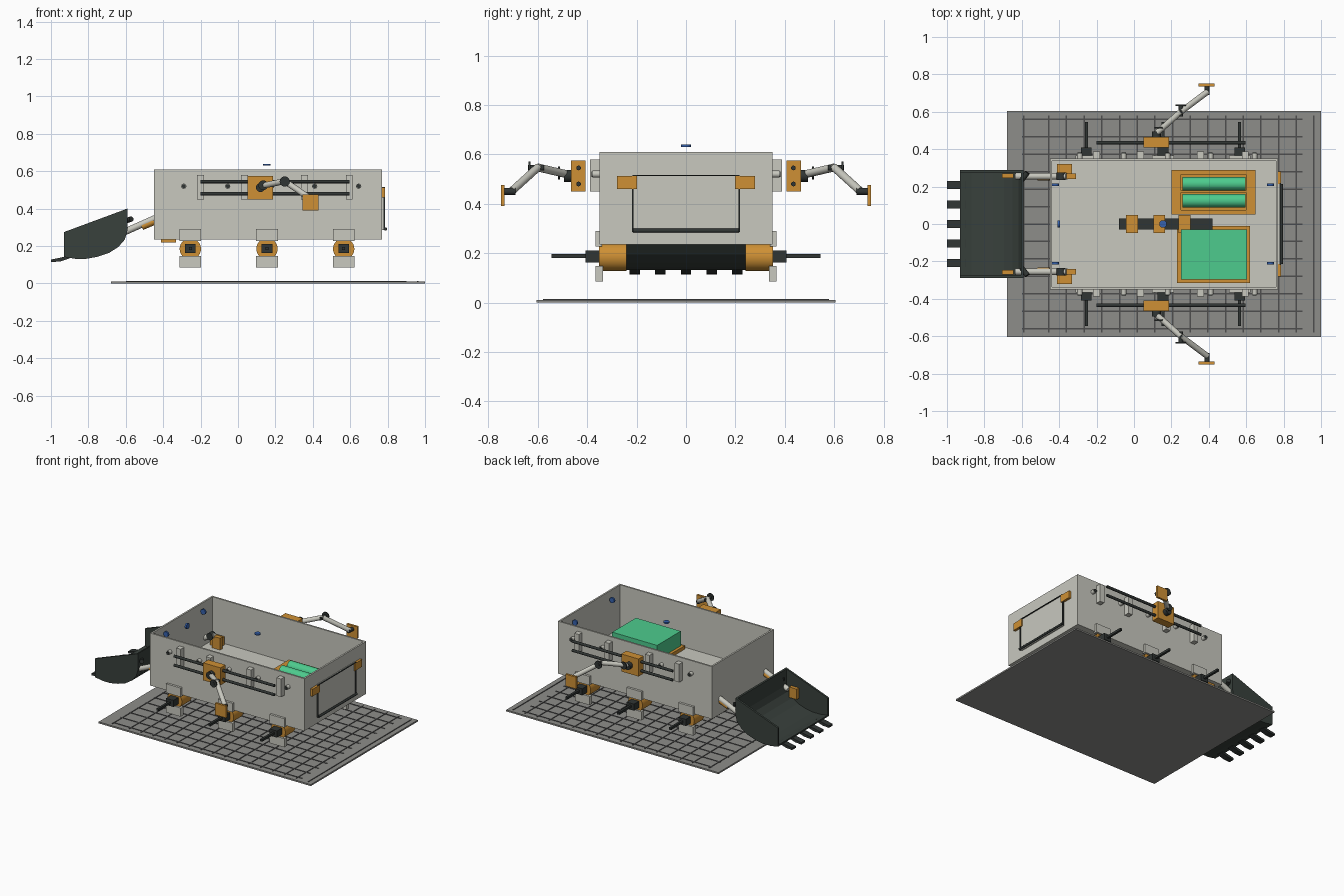
import bpy, bmesh, math
from mathutils import Vector

if "Cube" in bpy.data.objects:
    bpy.data.objects.remove(bpy.data.objects["Cube"])


def mat(name, r, g, b):
    m = bpy.data.materials.new(name)
    m.diffuse_color = (r, g, b, 1)
    m.use_nodes = True
    m.node_tree.nodes["Principled BSDF"].inputs["Base Color"].default_value = m.diffuse_color
    return m


SHELL = mat("warm_light_grey", .58, .58, .52)
ORANGE = mat("orange", .62, .28, .035)
DARK = mat("charcoal", .03, .036, .034)
BUCKET = mat("dark_green_grey", .04, .052, .045)
BASE = mat("mid_grey", .27, .27, .255)
LINE = mat("line_grey", .075, .075, .075)
GREEN = mat("mint_green", .075, .60, .27)
BLUE = mat("blue", .035, .12, .42)


def finish(bm, name, m, smooth=False):
    bmesh.ops.recalc_face_normals(bm, faces=bm.faces)
    me = bpy.data.meshes.new(name)
    bm.to_mesh(me)
    bm.free()
    ob = bpy.data.objects.new(name, me)
    bpy.context.collection.objects.link(ob)
    me.materials.append(m)
    if smooth:
        bpy.context.view_layer.objects.active = ob
        ob.select_set(True)
        bpy.ops.object.shade_smooth_by_angle(angle=math.radians(35))
        ob.select_set(False)
    return ob


def add_box(bm, x0, x1, y0, y1, z0, z1):
    vs = bmesh.ops.create_cube(bm, size=1)['verts']
    for v in vs:
        v.co = Vector(((x0 + x1) / 2 + v.co.x * (x1 - x0),
                       (y0 + y1) / 2 + v.co.y * (y1 - y0),
                       (z0 + z1) / 2 + v.co.z * (z1 - z0)))


def box(name, m, *b):
    bm = bmesh.new()
    add_box(bm, *b)
    return finish(bm, name, m)


def rod(name, m, a, b, r, seg=24):
    a, b = Vector(a), Vector(b)
    bm = bmesh.new()
    bmesh.ops.create_cone(bm, cap_ends=True, segments=seg, radius1=r, radius2=r, depth=(b - a).length)
    q = (b - a).to_track_quat('Z', 'Y')
    for v in bm.verts:
        v.co = q @ v.co + (a + b) / 2
    return finish(bm, name, m, True)


def extrude_profile(name, m, pts, y0, y1):
    bm = bmesh.new()
    f = bm.faces.new([bm.verts.new((x, y0, z)) for x, z in pts])
    r = bmesh.ops.extrude_face_region(bm, geom=[f])
    for v in r['geom']:
        if isinstance(v, bmesh.types.BMVert):
            v.co.y = y1
    return finish(bm, name, m)


def sbox(name, m, s, x0, x1, y0, y1, z0, z1):
    # box mirrored to side s (+1 or -1) of y
    return box(name, m, x0, x1, min(s * y0, s * y1), max(s * y0, s * y1), z0, z1)


# base plate with grid lines
box("base_plate", BASE, -.68, 1, -.605, .605, 0, .011)
bm = bmesh.new()
for i in range(13):
    y = -.56 + i * .0933
    add_box(bm, -.6, .9, y - .004, y + .004, .009, .014)
for i in range(17):
    x = -.55 + i * .0945 - (.04 if i == 0 else 0)
    add_box(bm, x - .004, x + .004, -.58, .58, .009, .014)
finish(bm, "base_grid_lines", LINE)

# open hull: walls and deck
T = .012
for s in (-1, 1):
    sbox("hull_side_wall", SHELL, s, -.45, .77, .35 - T, .35, .235, .61)
box("hull_left_wall", SHELL, -.45, -.45 + T, -.35 + T, .35 - T, .235, .61)
box("hull_right_wall", SHELL, .77 - T, .77, -.35 + T, .35 - T, .235, .61)
box("hull_deck", SHELL, -.45 + T, .77 - T, -.35 + T, .35 - T, .235, .30)

# interior: spine with blocks, battery box, tube tray
box("spine_bar", DARK, -.08, .42, -.03, .03, .30, .34)
for x in (-.01, .135, .27):
    box("spine_block", ORANGE, x - .032, x + .032, -.048, .048, .30, .375)
box("battery_tray", ORANGE, .23, .62, -.315, -.01, .30, .325)
box("battery_box", GREEN, .25, .605, -.298, -.03, .32, .43)
box("tube_tray_floor", ORANGE, .2, .65, .05, .29, .30, .31)
for y0, y1 in ((.05, .075), (.168, .18), (.265, .29)):
    box("tube_tray_rail", ORANGE, .2, .65, y0, y1, .31, .35)
for x0, x1 in ((.2, .25), (.6, .65)):
    box("tube_tray_end", ORANGE, x0, x1, .075, .265, .31, .35)
for y in (.125, .215):
    rod("storage_tube", GREEN, (.26, y, .35), (.595, y, .35), .036, 32)

# sensors
rod("top_sensor", BLUE, (.155, 0, .63), (.155, 0, .639), .02)
rod("left_sensor", BLUE, (-.408, 0, .54), (-.396, 0, .54), .02)
for x in (-.42, .73):
    for y in (-.21, .21):
        rod("corner_sensor", BLUE, (x, y - .006, .557), (x, y + .006, .557), .019)

# right end hatch
box("hatch_panel", SHELL, .77, .779, -.213, .213, .285, .515)
bm = bmesh.new()
for y in (-.215, .215):
    add_box(bm, .777, .786, y - .003, y + .003, .285, .515)
add_box(bm, .777, .786, -.215, .215, .512, .517)
finish(bm, "hatch_frame", DARK)
rod("hatch_handle", DARK, (.789, -.215, .291), (.789, .215, .291), .008)
for s in (-1, 1):
    sbox("hatch_hinge", ORANGE, s, .765, .787, .198, .28, .46, .512)

for s in (-1, 1):
    # wheel modules
    for x in (-.255, .155, .565):
        rod("drive_drum", ORANGE, (x, s * .24, .185), (x, s * .352, .185), .057, 40)
        sbox("upper_mount_plate", SHELL, s, x - .058, x + .058, .34, .366, .226, .29)
        sbox("lower_mount_plate", SHELL, s, x - .058, x + .058, .336, .366, .085, .147)
        sbox("hub_block", DARK, s, x - .029, x + .029, .345, .408, .163, .21)
        sbox("axle_bar", DARK, s, x - .008, x + .008, .40, .545, .18, .196)
    # side rails, brackets, bolts
    for z in (.545, .48):
        rod("side_rail", DARK, (-.2, s * .435, z), (.595, s * .435, z), .0095, 16)
    for x in (-.2, .035, .355, .595):
        sbox("rail_bracket", SHELL, s, x - .018, x + .018, .35, .388, .45, .58)
    for x in (-.29, -.055, .18, .41, .645):
        rod("wall_bolt", SHELL, (x, s * .348, .52), (x, s * .378, .52), .014, 16)
        rod("bolt_cap", DARK, (x, s * .376, .52), (x, s * .382, .52), .011, 16)
    sbox("carriage", ORANGE, s, .05, .187, .408, .465, .45, .575)
    # side manipulator
    rod("shoulder_joint", DARK, (.12, s * .46, .513), (.12, s * .495, .513), .024)
    rod("shoulder_cap", DARK, (.135, s * .51, .525), (.135, s * .518, .525), .026)
    rod("upper_link", SHELL, (.12, s * .485, .52), (.25, s * .60, .547), .016)
    rod("elbow_pin", DARK, (.25, s * .575, .545), (.25, s * .64, .545), .011)
    rod("elbow_cap", DARK, (.25, s * .63, .545), (.25, s * .638, .545), .027)
    rod("fore_link", SHELL, (.25, s * .60, .547), (.39, s * .705, .452), .016)
    rod("wrist_pin", DARK, (.39, s * .69, .45), (.39, s * .738, .45), .014)
    sbox("tool_plate", ORANGE, s, .345, .43, .735, .75, .39, .475)
    # loader arm
    sbox("arm_base_bracket", ORANGE, s, -.412, -.332, .27, .322, .22, .36)
    sbox("arm_anchor", ORANGE, s, -.375, -.31, .24, .27, .30, .385)
    rod("arm_tube", SHELL, (-.63, s * .255, .265), (-.36, s * .255, .385), .018)
    rod("arm_collar", ORANGE, (-.515, s * .253, .305), (-.45, s * .253, .332), .02)
    rod("arm_pivot", DARK, (-.39, s * .235, .376), (-.39, s * .275, .376), .025)
    sbox("bucket_lug", ORANGE, s, -.705, -.645, .245, .27, .215, .29)
    rod("bucket_pin", DARK, (-.60, s * .235, .335), (-.57, s * .275, .345), .014)

# bucket: curved shell, side cheeks, teeth
floor = [(-.93, .142), (-.87, .132), (-.81, .132), (-.75, .143), (-.69, .163),
         (-.64, .195), (-.605, .235), (-.592, .28), (-.592, .40)]
inner = [(-.93, .153), (-.87, .144), (-.81, .144), (-.75, .155), (-.695, .174),
         (-.65, .203), (-.617, .24), (-.604, .283), (-.604, .397)]
extrude_profile("bucket_shell", BUCKET, floor + inner[::-1], -.28, .28)
for s in (-1, 1):
    extrude_profile("bucket_cheek", BUCKET, floor + [(-.93, .275)], s * .274, s * .288)
for i in range(5):
    y = -.208 + i * .104
    extrude_profile("bucket_tooth", DARK, [(-1, .114), (-.95, .118), (-.90, .134), (-.90, .15),
                    (-.95, .138), (-1, .128)], y - .021, y + .021)
